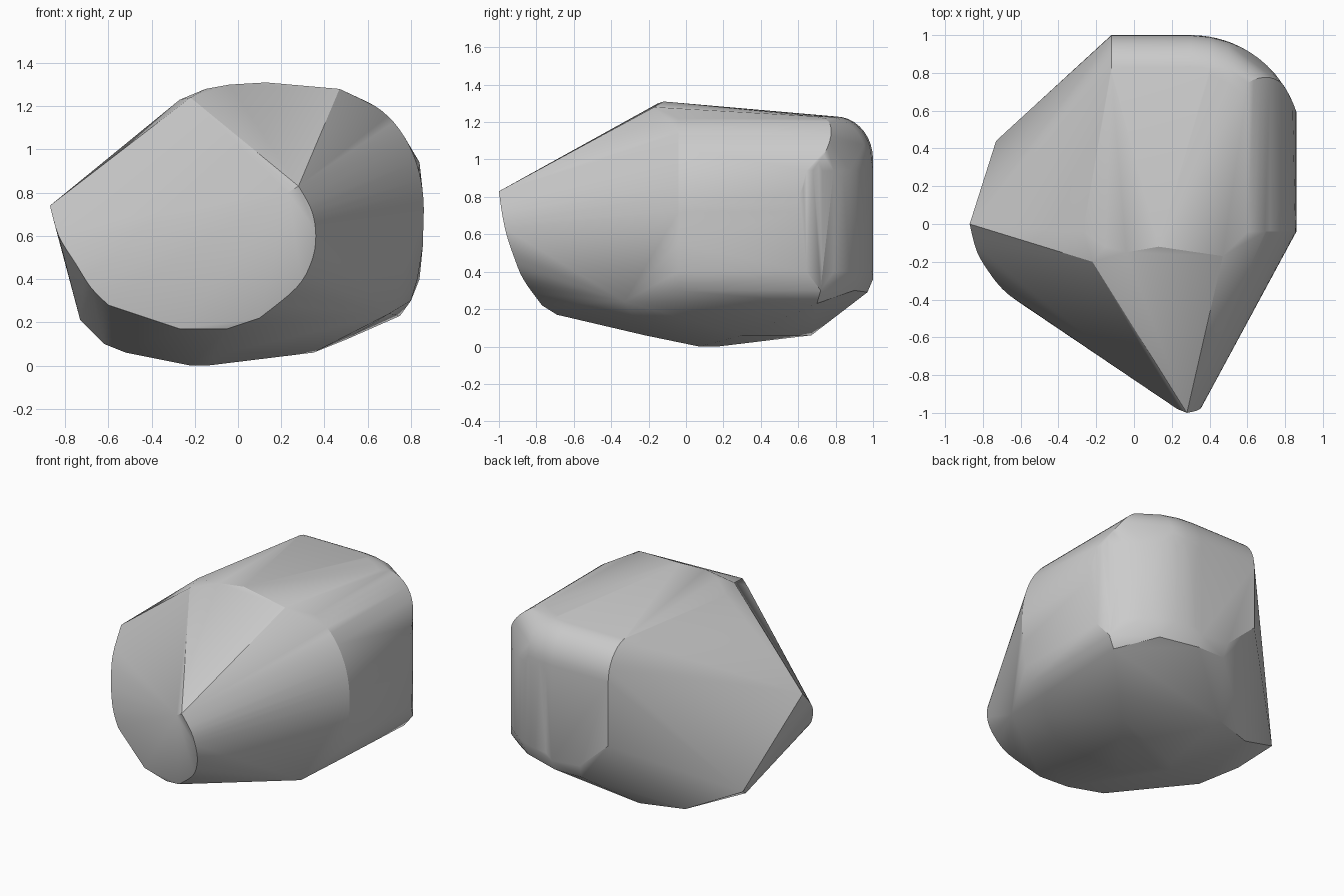
import bpy
import bmesh
from math import sin, cos, radians, sqrt
from mathutils import Vector

default_cube = bpy.data.objects.get("Cube")
if default_cube:
    bpy.data.objects.remove(default_cube, do_unlink=True)

# One plain stone colour
stone_grey = bpy.data.materials.new("stone grey")
stone_grey.use_nodes = True
colour = (.6, .6, .6, 1)
stone_grey.diffuse_color = colour
stone_grey.node_tree.nodes["Principled BSDF"].inputs["Base Color"].default_value = colour

FRONT_Y = -.04
TOP_Z = 1.23
ARC_X, ARC_Y, ARC_RADIUS = .3, .412, .588
FILLET_DEPTH, FILLET_Z = .2, 1


def fillet_inset(height):
    """How far the rounded top edge steps in at a given height."""
    rise = max(0, min(1, (height - FILLET_Z) / (TOP_Z - FILLET_Z)))
    return FILLET_DEPTH * (1 - sqrt(1 - rise * rise))


def back_depth(x, height):
    """Back limit of the body, rounded towards the left side."""
    radius = ARC_RADIUS - fillet_inset(height)
    return ARC_Y + sqrt(max(0, radius ** 2 - max(0, x - ARC_X) ** 2))


def smooth_path(points, steps=4):
    """Soft curve passing through every given point."""
    points = [Vector(p) for p in points]
    padded = [points[0]] + points + [points[-1]]
    result = []
    for a, b, c, d in zip(padded, padded[1:], padded[2:], padded[3:]):
        for step in range(steps):
            t = step / steps
            result.append(((b * 2) + (c - a) * t
                           + (a * 2 - b * 5 + c * 4 - d) * t ** 2
                           + (b * 3 - a - c * 3 + d) * t ** 3) / 2)
    return result + [points[-1]]


def side_section():
    """Rounded upper flank, repeated at its front and back limits."""
    points = []
    for angle in range(0, 76, 5):
        x = .47 + .39 * cos(radians(angle))
        z = min(TOP_Z, .72 + .53 * sin(radians(angle)))
        points += [(x, FRONT_Y, z), (x, back_depth(x, z), z)]
    return points


def back_fillet():
    """Rolled edge between the top and the flat back."""
    points = []
    for angle in range(0, 91, 10):
        z = FILLET_Z + (TOP_Z - FILLET_Z) * sin(radians(angle))
        for x in (-.12, ARC_X, .4, .5):
            points.append((x, back_depth(x, z), z))
    return points


def back_corner():
    """Upright rounded corner joining the back to the flank."""
    points = []
    for step in range(13):
        x = ARC_X + .54 * step / 12
        for z in (.4, FILLET_Z - .06):
            points.append((x, back_depth(x, z), z))
    return points


# Nose: curved ridge from the front point down to the belly
nose_ridge = smooth_path([
    (.28, -1, .83), (.34, -.985, .72), (.36, -.96, .6), (.34, -.92, .48),
    (.27, -.87, .36), (.1, -.77, .22)])
nose_foot = [(.23, -.98, .8), (-.05, -.69, .17), (-.27, -.61, .17)]

# Right shoulder: curved ridge ending in a point
shoulder_ridge = smooth_path([
    (-.87, 0, .74), (-.83, -.15, .6), (-.75, -.28, .47),
    (-.68, -.36, .36), (-.6, -.42, .28)])
shoulder_heel = [(-.73, .44, .21)]

# Crown: slanted top edge
crown = [(-.27, -.04, TOP_Z), (-.22, -.2, 1.24), (-.15, -.12, 1.28),
         (-.04, -.15, 1.3), (.13, -.12, 1.31), (.47, -.17, 1.28)]

# Lower flank and lower back edge
lower_flank = [(.855, FRONT_Y, .55), (.83, FRONT_Y, .4), (.8, FRONT_Y, .3),
               (.7, -.33, .24), (.8, .72, .3), (.75, .7, .23)]
lower_back = [(-.12, 1, .57), (.09, 1, .38), (ARC_X, 1, .36),
              (.1, .97, .29), (ARC_X, .97, .29), (.55, .9, .3)]

# Belly: shallow facets underneath
belly = [(-.22, .1, 0), (-.15, .17, 0), (-.14, .07, 0), (.35, .3, .06),
         (.5, .45, .12), (-.12, .67, .06), (-.4, .58, .06),
         (-.62, .25, .1), (-.52, 0, .06), (-.05, -.22, .06)]

outline = (side_section() + back_fillet() + back_corner() + nose_ridge + nose_foot
           + shoulder_ridge + shoulder_heel + crown + lower_flank + lower_back + belly)

# Wrap the guide points in one closed faceted skin
mesh = bpy.data.meshes.new("boulder")
skin = bmesh.new()
for point in outline:
    skin.verts.new(point)
bmesh.ops.remove_doubles(skin, verts=skin.verts[:], dist=.004)
bmesh.ops.convex_hull(skin, input=skin.verts[:], use_existing_faces=False)
loose = [v for v in skin.verts if not v.link_faces]
bmesh.ops.delete(skin, geom=loose, context="VERTS")
bmesh.ops.dissolve_limit(skin, angle_limit=radians(1),
                         verts=skin.verts[:], edges=skin.edges[:])
bmesh.ops.recalc_face_normals(skin, faces=skin.faces[:])
skin.to_mesh(mesh)
skin.free()
mesh.materials.append(stone_grey)

boulder = bpy.data.objects.new("boulder", mesh)
bpy.context.collection.objects.link(boulder)
bpy.ops.object.select_all(action="DESELECT")
boulder.select_set(True)
bpy.context.view_layer.objects.active = boulder
bpy.ops.object.shade_smooth_by_angle(angle=radians(25))
